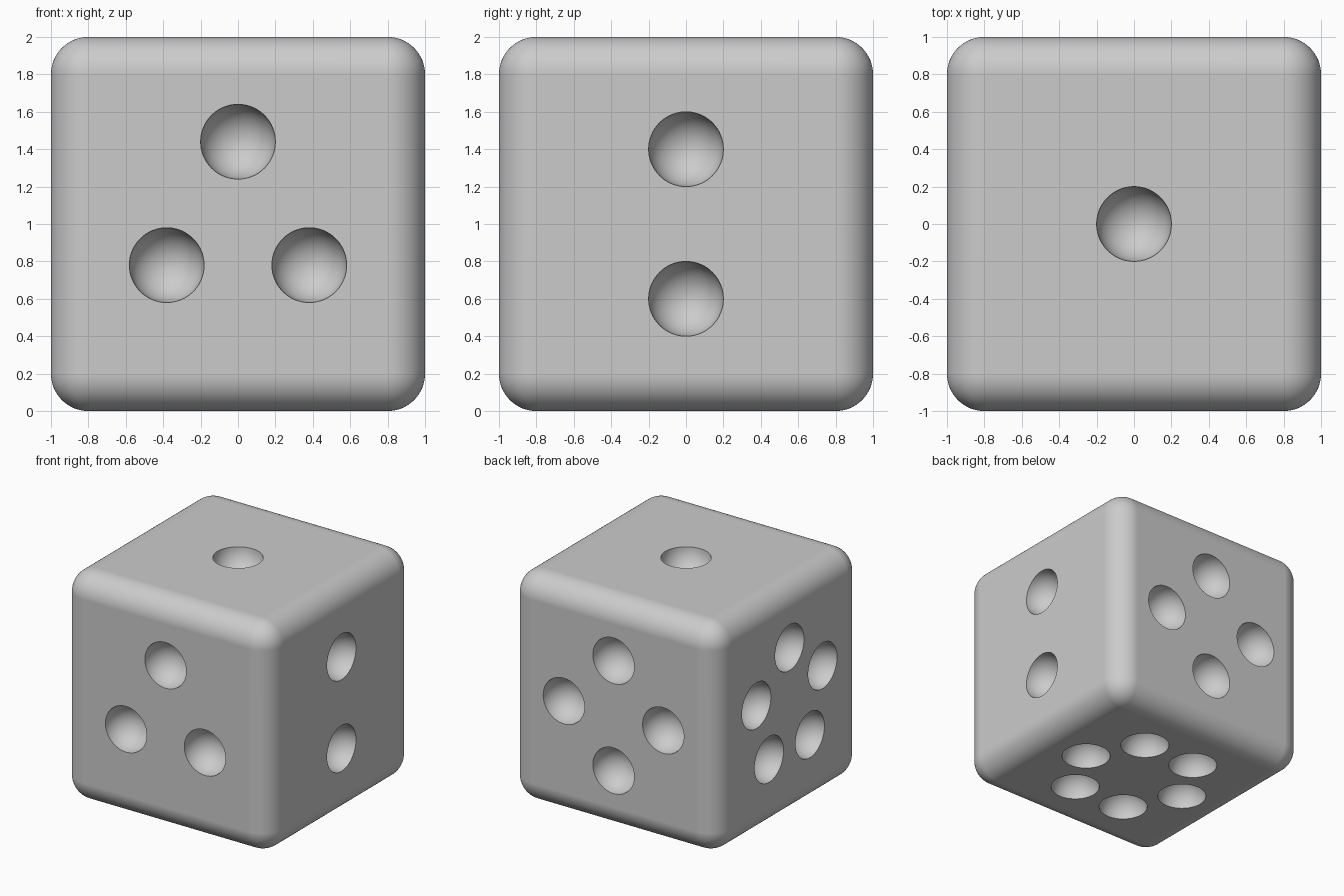
import bpy, bmesh, math
from mathutils import Matrix, Vector

default = bpy.data.objects.get("Cube")
if default:
    bpy.data.objects.remove(default, do_unlink=True)

HALF, ROUND, PIP = 1.0, 0.2, 0.2

grey = bpy.data.materials.new("plain_grey")
grey.use_nodes = True
grey.diffuse_color = (0.6, 0.6, 0.6, 1)
grey.node_tree.nodes["Principled BSDF"].inputs["Base Color"].default_value = (0.6, 0.6, 0.6, 1)


def make_object(name, bm):
    mesh = bpy.data.meshes.new(name)
    bm.to_mesh(mesh)
    bm.free()
    mesh.materials.append(grey)
    obj = bpy.data.objects.new(name, mesh)
    bpy.context.collection.objects.link(obj)
    return obj


# Rounded cube body
bm = bmesh.new()
bmesh.ops.create_cube(bm, size=2 * HALF)
bmesh.ops.bevel(bm, geom=bm.edges[:], offset=ROUND, segments=16,
                profile=0.5, affect='EDGES')
bmesh.ops.translate(bm, verts=bm.verts, vec=(0, 0, HALF))
die = make_object("die_body", bm)

# Each face: outward normal, direction of the first pip, pip count, ring radius
X, Y, Z = Vector((1, 0, 0)), Vector((0, 1, 0)), Vector((0, 0, 1))
faces = [
    (Z, Y, 1, 0),
    (X, Z, 2, 0.4),
    (-Y, Z, 3, 0.44),
    (Y, Z, 4, 0.48),
    (-X, Z, 5, 0.48),
    (-Z, X, 6, 0.52),
]

# Sphere cutters arranged as a regular polygon on every face
bm = bmesh.new()
for normal, first, count, radius in faces:
    turn = normal.to_track_quat('Z', 'Y').to_matrix().to_4x4()
    for i in range(count):
        arm = Matrix.Rotation(math.tau * i / count, 3, normal) @ first
        centre = Z * HALF + normal * HALF + arm * radius
        bmesh.ops.create_uvsphere(bm, u_segments=64, v_segments=33, radius=PIP,
                                  matrix=Matrix.Translation(centre) @ turn)
cutter = make_object("pip_cutter", bm)
cutter.hide_render = True

# Hollow out the pips, then drop the cutter
bpy.ops.object.select_all(action='DESELECT')
bpy.context.view_layer.objects.active = die
die.select_set(True)
cut = die.modifiers.new("pips", 'BOOLEAN')
cut.operation = 'DIFFERENCE'
cut.solver = 'EXACT'
cut.object = cutter
bpy.ops.object.modifier_apply(modifier=cut.name)
bpy.data.objects.remove(cutter, do_unlink=True)

# Smooth rounding with crisp pip rims and flat faces
bpy.ops.object.shade_smooth_by_angle(angle=math.radians(35))
weighted = die.modifiers.new("flat_faces", 'WEIGHTED_NORMAL')
weighted.keep_sharp = True
